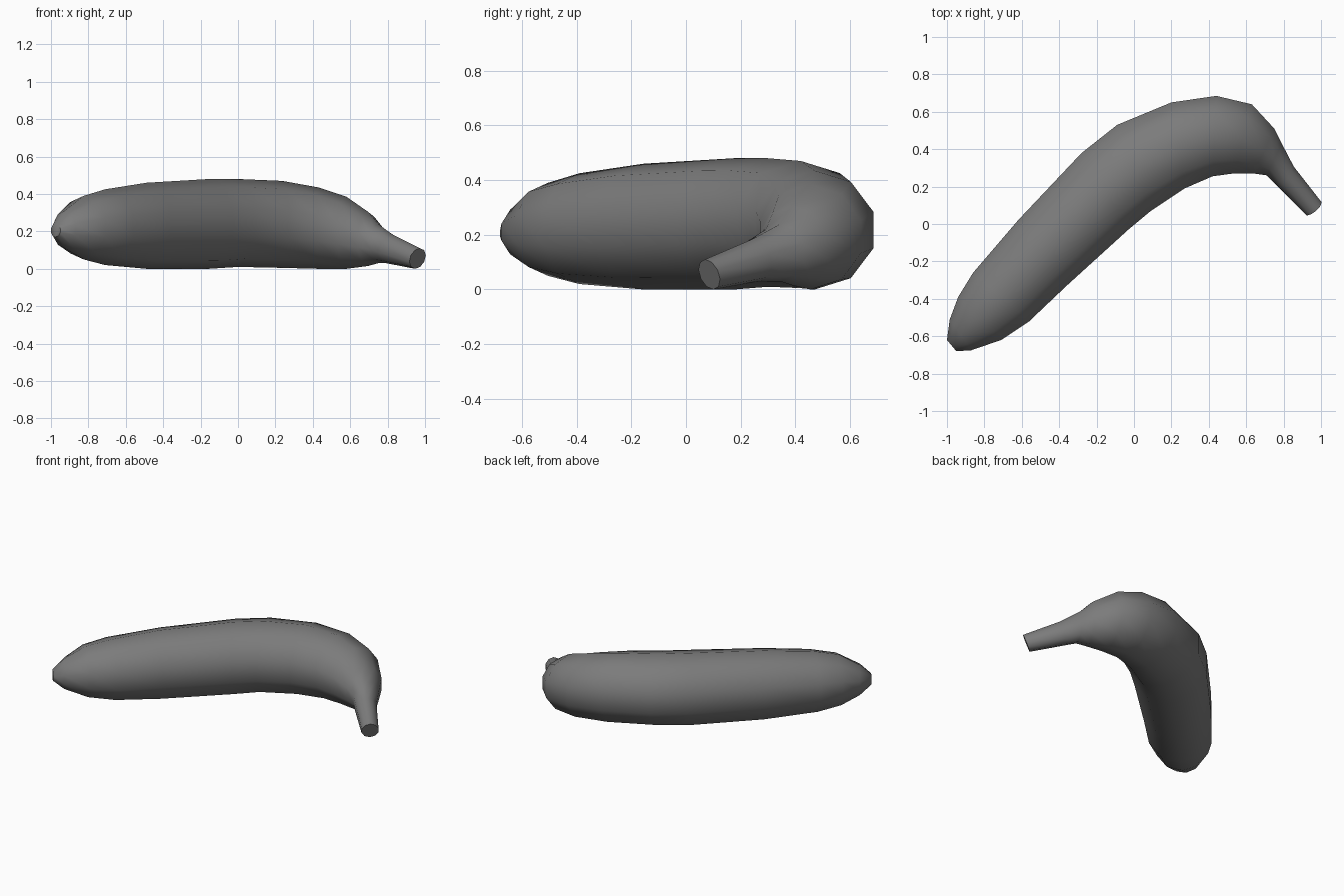
import bpy, bmesh, math
from mathutils import Vector

cube = bpy.data.objects.get("Cube")
if cube:
    bpy.data.objects.remove(cube, do_unlink=True)

grey = bpy.data.materials.new("dark grey")
grey.use_nodes = True
colour = (0.2, 0.2, 0.2, 1)
grey.diffuse_color = colour
grey.node_tree.nodes["Principled BSDF"].inputs["Base Color"].default_value = colour

SIDES = 10

# Cross-sections from blossom tip to stem:
# outer x, outer y, inner x, inner y, bottom z, top z
SECTIONS = [
    (-1.0, -.62, -.95, -.68, .17, .24),
    (-.985, -.51, -.87, -.675, .11, .31),
    (-.94, -.39, -.71, -.62, .05, .39),
    (-.86, -.26, -.56, -.52, .02, .425),
    (-.62, .02, -.36, -.33, .0, .46),
    (-.28, .38, -.03, -.03, .0, .48),
    (-.09, .53, .09, .07, .01, .48),
    (.20, .65, .27, .19, .005, .47),
    (.44, .685, .42, .255, .0, .435),
    (.63, .64, .53, .27, .0, .385),
    (.75, .51, .64, .27, .015, .305),
    (.79, .43, .71, .26, .03, .24),
    (.85, .31, .765, .205, .03, .185),
    (1.0, .12, .92, .05, .0, .11),
]


def ring(bm, ox, oy, ix, iy, low, high, lean):
    """One oval cross-section; lean tips its top along the stem."""
    outer, inner = Vector((ox, oy, 0)), Vector((ix, iy, 0))
    across = (outer - inner) / 2
    middle = (outer + inner) / 2 + Vector((0, 0, (low + high) / 2))
    along = Vector((across.y, -across.x, 0)).normalized() * lean
    up = Vector((0, 0, (high - low) / 2)) + along
    step = math.tau / SIDES
    spread = 1 / math.cos(step / 2)
    return [bm.verts.new(middle + across * math.cos((k + .5) * step) * spread
                         + up * math.sin((k + .5) * step))
            for k in range(SIDES)]


# Fruit body with the stem drawn out of the same skin
bm = bmesh.new()
rings = [ring(bm, *s, .02 if i >= len(SECTIONS) - 2 else 0)
         for i, s in enumerate(SECTIONS)]
for a, b in zip(rings, rings[1:]):
    for k in range(SIDES):
        n = (k + 1) % SIDES
        bm.faces.new((a[k], a[n], b[n], b[k]))
bm.faces.new(rings[0])
bm.faces.new(rings[-1])
bmesh.ops.recalc_face_normals(bm, faces=bm.faces[:])

mesh = bpy.data.meshes.new("banana")
bm.to_mesh(mesh)
bm.free()
mesh.materials.append(grey)
banana = bpy.data.objects.new("banana", mesh)
bpy.context.collection.objects.link(banana)
bpy.context.view_layer.objects.active = banana
banana.select_set(True)
bpy.ops.object.shade_smooth_by_angle(angle=math.radians(50))
